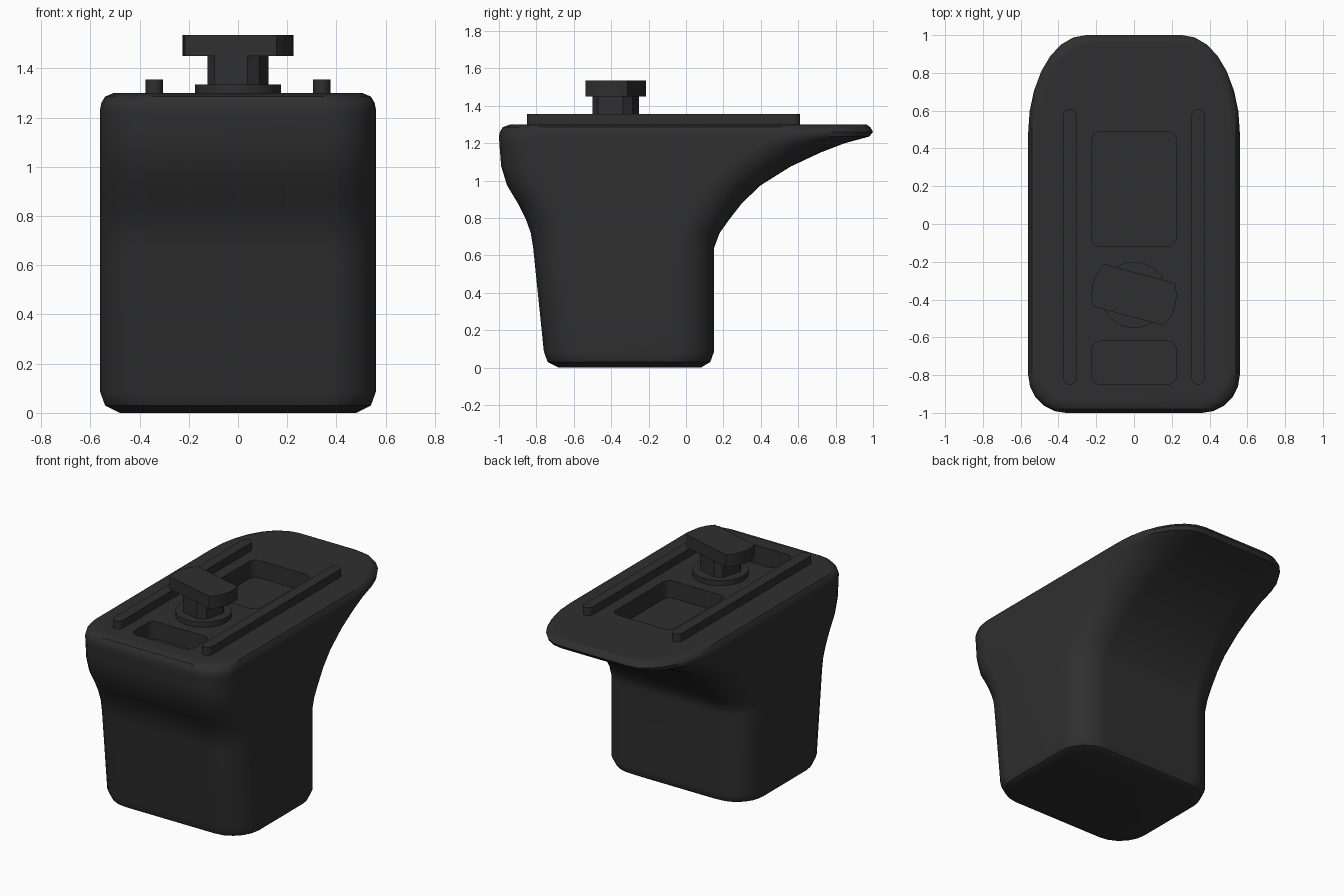
import bpy, bmesh, math
from mathutils import Matrix, Vector

cube = bpy.data.objects.get("Cube")
if cube:
    bpy.data.objects.remove(cube)

black = bpy.data.materials.new("matte_black_plastic")
black.use_nodes = True
black.diffuse_color = (0.028, 0.028, 0.028, 1)
bsdf = black.node_tree.nodes["Principled BSDF"]
bsdf.inputs["Base Color"].default_value = black.diffuse_color
bsdf.inputs["Roughness"].default_value = 0.7


def loft(name, rings):
    """Skin closed rings of points, capping both ends."""
    bm = bmesh.new()
    loops = [[bm.verts.new(p) for p in ring] for ring in rings]
    n = len(loops[0])
    for a, b in zip(loops, loops[1:]):
        for i in range(n):
            j = (i + 1) % n
            bm.faces.new((a[i], a[j], b[j], b[i]))
    bm.faces.new(loops[0][::-1])
    bm.faces.new(loops[-1])
    bmesh.ops.recalc_face_normals(bm, faces=bm.faces)
    mesh = bpy.data.meshes.new(name)
    bm.to_mesh(mesh)
    bm.free()
    mesh.materials.append(black)
    obj = bpy.data.objects.new(name, mesh)
    bpy.context.collection.objects.link(obj)
    return obj


def prism(name, outline, z0, z1, center=(0, 0), angle=0):
    """Extrude a flat outline between two heights."""
    turn = Matrix.Rotation(math.radians(angle), 2)
    pts = [turn @ Vector(p) + Vector(center) for p in outline]
    return loft(name, [[(p.x, p.y, z) for p in pts] for z in (z0, z1)])


def arc(radius, start, end, steps, cx=0, cy=0):
    return [(cx + radius * math.cos(t), cy + radius * math.sin(t))
            for t in (math.radians(start + (end - start) * i / steps)
                      for i in range(steps + 1))]


def rounded_rect(hx, hy, r, steps=6):
    pts = []
    for k, (sx, sy) in enumerate([(1, 1), (-1, 1), (-1, -1), (1, -1)]):
        pts += arc(r, k * 90, k * 90 + 90, steps, sx * (hx - r), sy * (hy - r))
    return pts


def select_only(obj):
    bpy.ops.object.select_all(action='DESELECT')
    obj.select_set(True)
    bpy.context.view_layer.objects.active = obj


def smooth(obj, degrees=35):
    select_only(obj)
    bpy.ops.object.shade_smooth_by_angle(angle=math.radians(degrees))


def body_ring(z, front, back, half):
    """Horizontal section whose rear corners grow as the lip reaches back."""
    reach = max(0, (back - 0.15) / 0.85)
    depth, width = 0.2 + 0.3 * reach, 0.2 + 0.1 * reach
    right = []
    for i in range(6):
        t = math.pi / 2 * i / 5
        right.append((half - 0.2 + 0.2 * math.sin(t), front + 0.2 - 0.2 * math.cos(t), z))
    for i in range(8):
        t = math.pi / 2 * i / 7
        right.append((half - width + width * math.cos(t), back - depth + depth * math.sin(t), z))
    return right + [(-x, y, h) for x, y, h in reversed(right)]


# Body sections: height, front, back, half width
sections = [
    (0.0, -0.68, 0.08, 0.48), (0.03, -0.74, 0.13, 0.54), (0.085, -0.76, 0.15, 0.56),
    (0.64, -0.817, 0.15, 0.56), (0.72, -0.83, 0.18, 0.56), (0.79, -0.855, 0.23, 0.56),
    (0.88, -0.9, 0.3, 0.56), (0.975, -0.957, 0.4, 0.56), (1.075, -0.988, 0.56, 0.56),
    (1.15, -0.994, 0.72, 0.56), (1.2, -0.998, 0.85, 0.56), (1.235, -1.0, 0.98, 0.56),
    (1.26, -0.995, 1.0, 0.555), (1.285, -0.98, 0.985, 0.54), (1.3, -0.94, 0.965, 0.505),
]
body = loft("body", [body_ring(*s) for s in sections])

# Recessed pockets in the top
for name, y0, y1 in (("rear_pocket", -0.12, 0.49), ("front_pocket", -0.85, -0.62)):
    cutter = prism(name + "_cutter", rounded_rect(0.225, (y1 - y0) / 2, 0.05),
                   1.18, 1.4, (0, (y0 + y1) / 2))
    cutter.hide_render = True
    cut = body.modifiers.new(name, 'BOOLEAN')
    cut.operation, cut.solver, cut.object = 'DIFFERENCE', 'EXACT', cutter
    select_only(body)
    bpy.ops.object.modifier_apply(modifier=cut.name)
    bpy.data.objects.remove(cutter)
smooth(body)
weighted = body.modifiers.new("even_shading", 'WEIGHTED_NORMAL')
weighted.keep_sharp = True

# Raised guide rails
for name, side in (("left_rail", 1), ("right_rail", -1)):
    smooth(prism(name, rounded_rect(0.035, 0.73, 0.034), 1.29, 1.355, (side * 0.34, -0.12)))

# Locking bolt: round base, chamfered square neck, turned head with arc ends
pivot, turned = (0, -0.375), -15
smooth(prism("bolt_base", arc(0.175, 0, 352.5, 47), 1.29, 1.335, pivot))
prism("bolt_neck", rounded_rect(0.11, 0.11, 0.04, 1), 1.33, 1.46, pivot, turned)
smooth(prism("bolt_head", arc(0.225, -31, 31, 8) + arc(0.225, 149, 211, 8),
             1.45, 1.535, pivot, turned))
